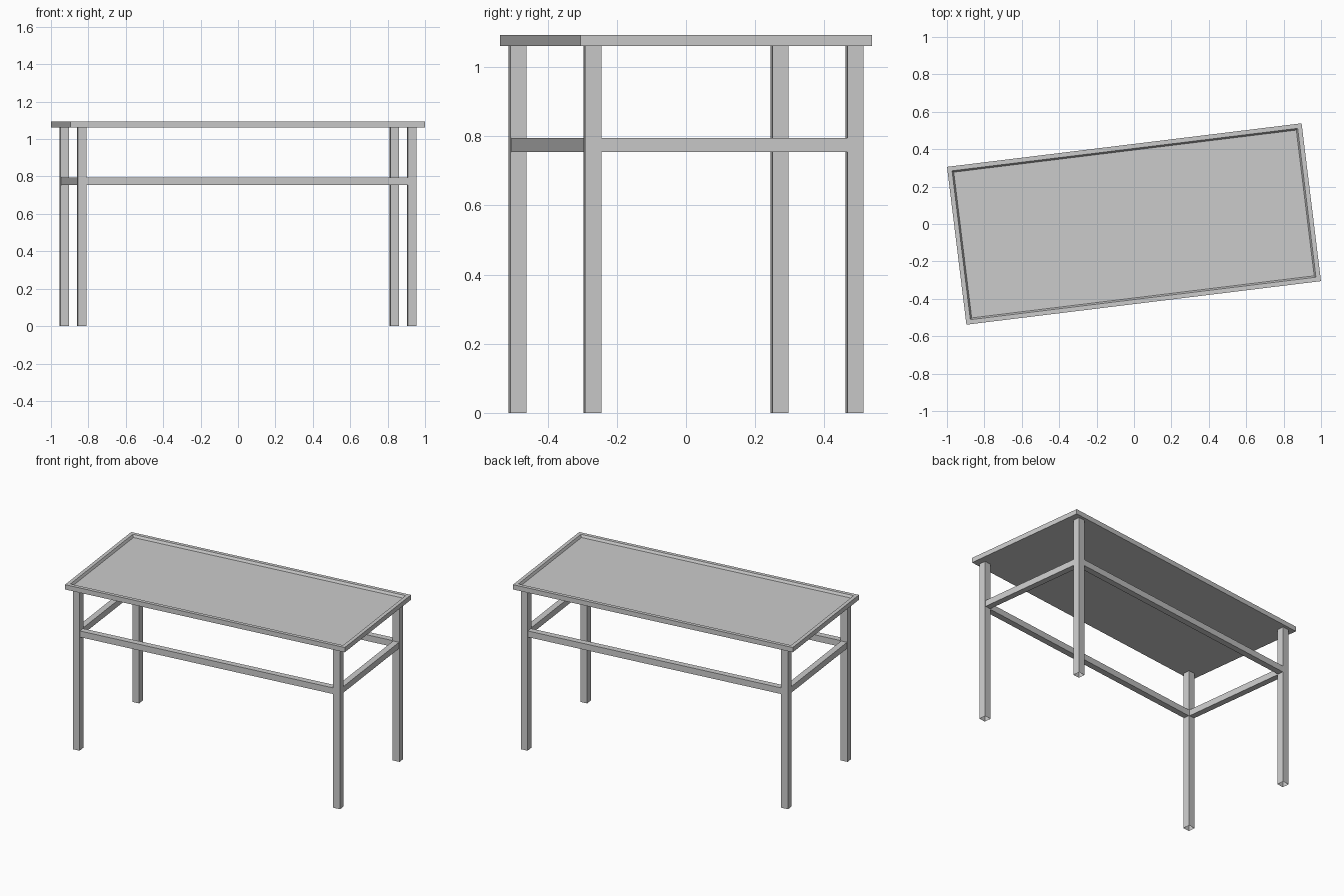
import bpy
import bmesh
from math import radians
from mathutils import Matrix

if "Cube" in bpy.data.objects:
    bpy.data.objects.remove(bpy.data.objects["Cube"])

# Overall dimensions; the whole table stands turned on the floor
TURN = Matrix.Rotation(radians(7), 4, "Z")
LENGTH, DEPTH = 1.91, 0.85
TOP_LOW, TOP_HIGH = 1.061, 1.093
LEG_X, LEG_Y, LEG = 0.889, 0.382, 0.047
RAIL_LOW, RAIL_HIGH, RAIL = 0.754, 0.795, 0.04

grey = bpy.data.materials.new("plain grey")
grey.use_nodes = True
colour = (0.6, 0.6, 0.6, 1)
grey.diffuse_color = colour
grey.node_tree.nodes["Principled BSDF"].inputs["Base Color"].default_value = colour


def box(size, centre):
    bm = bmesh.new()
    bmesh.ops.create_cube(bm, size=1, matrix=Matrix.Translation(centre) @ Matrix.Diagonal((*size, 1)))
    bm.normal_update()
    return bm


def finish(bm, name):
    bm.transform(TURN)
    mesh = bpy.data.meshes.new(name)
    bm.to_mesh(mesh)
    bm.free()
    mesh.materials.append(grey)
    bpy.context.collection.objects.link(bpy.data.objects.new(name, mesh))


def facing(bm, z):
    return [f for f in bm.faces if f.normal.z * z > 0.9]


# Tabletop with a raised rim and a sunken panel with sloped edges
top = box((LENGTH, DEPTH, TOP_HIGH - TOP_LOW), (0, 0, (TOP_LOW + TOP_HIGH) / 2))
panel = facing(top, 1)
bmesh.ops.inset_region(top, faces=panel, thickness=0.034)
bmesh.ops.inset_region(top, faces=panel, thickness=0.012, depth=0)
bmesh.ops.translate(top, verts=panel[0].verts, vec=(0, 0, -0.016))
finish(top, "tabletop")

# Square legs, open at the foot
for side, sx in (("left", 1), ("right", -1)):
    for end, sy in (("front", -1), ("back", 1)):
        leg = box((LEG, LEG, TOP_LOW), (sx * LEG_X, sy * LEG_Y, TOP_LOW / 2))
        bmesh.ops.delete(leg, geom=facing(leg, -1), context="FACES")
        finish(leg, f"{end}_{side}_leg")

# Rails between the legs, nearly flush with their outer faces
height, middle = RAIL_HIGH - RAIL_LOW, (RAIL_LOW + RAIL_HIGH) / 2
for name, s in (("front_rail", -1), ("back_rail", 1)):
    finish(box((2 * LEG_X - LEG, RAIL, height), (0, s * LEG_Y, middle)), name)
for name, s in (("left_rail", 1), ("right_rail", -1)):
    finish(box((RAIL, 2 * LEG_Y - LEG, height), (s * LEG_X, 0, middle)), name)
